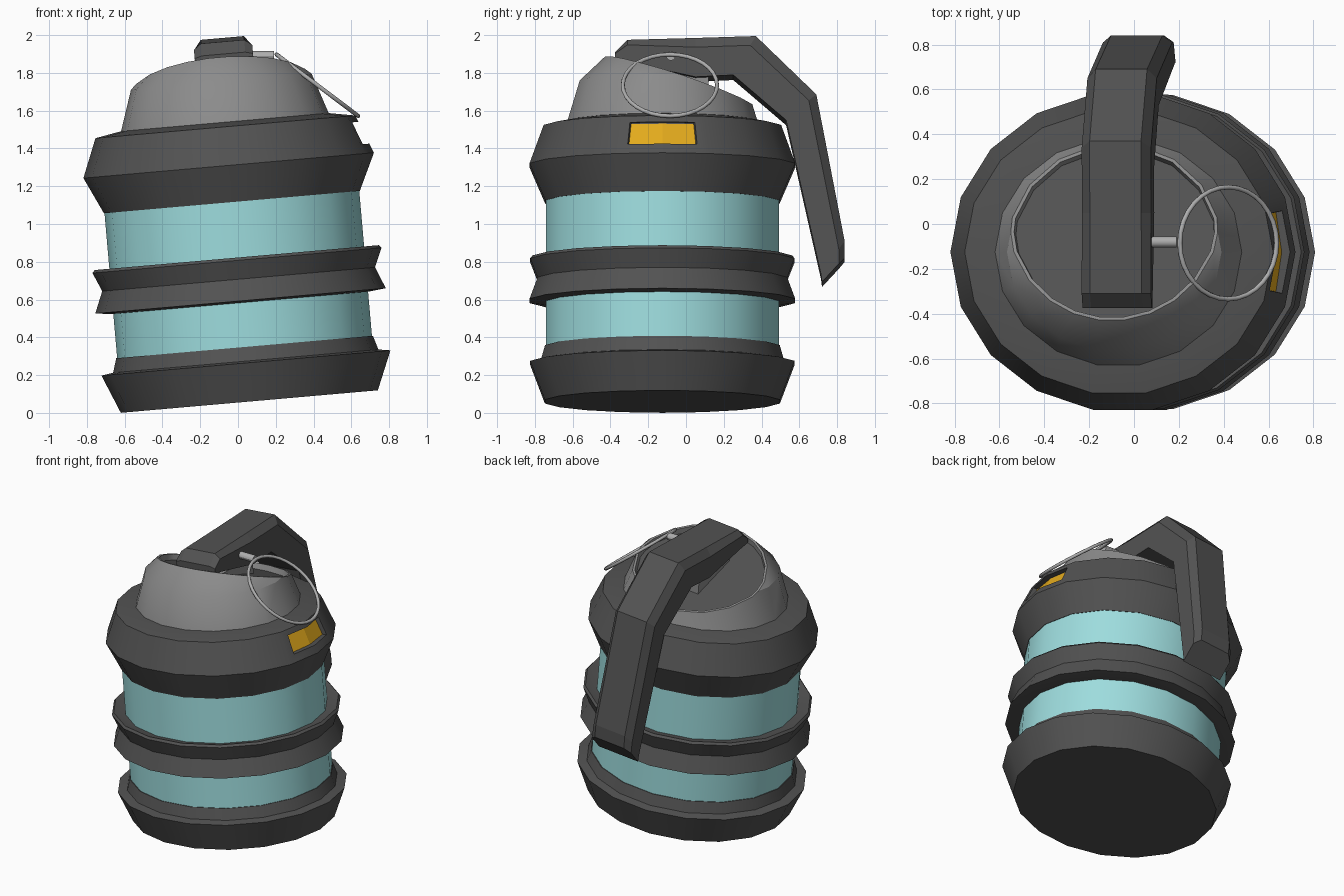
import bpy, bmesh, math
from mathutils import Matrix, Vector

if "Cube" in bpy.data.objects:
    bpy.data.objects.remove(bpy.data.objects["Cube"])

SIDES = 18
CENTRE_Y = -0.125
OVAL = 0.925            # body is slightly narrower front to back
TILT = Matrix.Translation((0.06, 0, 0.06)) @ Matrix.Rotation(math.radians(-5), 4, "Y")


def material(name, rgb):
    m = bpy.data.materials.new(name)
    m.use_nodes = True
    m.diffuse_color = (*rgb, 1)
    m.node_tree.nodes["Principled BSDF"].inputs["Base Color"].default_value = (*rgb, 1)
    return m


DARK = material("dark grey", (0.085, 0.085, 0.085))
GREY = material("mid grey", (0.26, 0.26, 0.26))
STEEL = material("light steel", (0.42, 0.42, 0.42))
CYAN = material("pale cyan", (0.34, 0.72, 0.73))
AMBER = material("amber", (0.76, 0.40, 0.012))


def finish(bm, name, mats, smooth=True, matrix=TILT):
    bmesh.ops.recalc_face_normals(bm, faces=bm.faces)
    me = bpy.data.meshes.new(name)
    bm.to_mesh(me)
    bm.free()
    for m in mats:
        me.materials.append(m)
    if smooth:
        me.shade_smooth()
        me.set_sharp_from_angle(angle=math.radians(30))
    ob = bpy.data.objects.new(name, me)
    ob.matrix_world = matrix
    bpy.context.collection.objects.link(ob)
    return ob


def around(r, h, a):
    return Vector((r * math.cos(a), CENTRE_Y + OVAL * r * math.sin(a), h))


def loft(bm, sections):
    """Skin closed sections together and cap both ends."""
    rows = [[bm.verts.new(p) for p in s] for s in sections]
    n = len(rows[0])
    for a, b in zip(rows, rows[1:]):
        for i in range(n):
            bm.faces.new((a[i], a[(i + 1) % n], b[(i + 1) % n], b[i]))
    bm.faces.new(rows[0][::-1])
    bm.faces.new(rows[-1])


def turned(profile):
    bm = bmesh.new()
    loft(bm, [[around(r, h, 2 * math.pi * i / SIDES) for i in range(SIDES)]
              for r, h in profile])
    return bm


# Canister body and its bands
finish(turned([(0.677, 0.2), (0.677, 1.15)]), "canister", [CYAN])
finish(turned([(0.683, 0), (0.768, 0.205), (0.705, 0.215), (0.682, 0.29)]),
       "base_band", [DARK])
finish(turned([(0.68, 0.525), (0.772, 0.535), (0.725, 0.65), (0.768, 0.75),
               (0.755, 0.765), (0.68, 0.745)]), "middle_band", [DARK])
shoulder = finish(turned([(0.68, 1.06), (0.772, 1.255), (0.69, 1.46), (0.55, 1.485)]),
                  "shoulder", [DARK])

# Recessed window in the shoulder
SPAN = math.radians(15.5)


def window_block(name, mat, low, high, inner, outer):
    bm = bmesh.new()
    sections = []
    for a in (-SPAN, 0, SPAN):
        sections.append([around(r, h, a) for r, h in (
            (0.755 + inner, low), (0.755 + outer, low),
            (0.71 + outer, high), (0.71 + inner, high))])
    loft(bm, sections)
    return finish(bm, name, [mat], smooth=False)


cutter = window_block("window_cutter", DARK, 1.305, 1.425, -0.045, 0.15)
cutter.hide_render = True
cutter.hide_viewport = True
cutter.display_type = "WIRE"
cut = shoulder.modifiers.new("window_recess", "BOOLEAN")
cut.operation = "DIFFERENCE"
cut.solver = "EXACT"
cut.object = cutter
window_block("window", AMBER, 1.305, 1.418, -0.048, -0.04)

# Dome with a sloping, recessed top
bm = turned([(0.565, 1.45), (0.55, 1.49), (0.48, 1.70), (0.32, 1.84)])
cut_normal = Vector((0, 0.33, 1)).normalized()
cut_result = bmesh.ops.bisect_plane(
    bm, geom=bm.verts[:] + bm.edges[:] + bm.faces[:],
    plane_co=(0, -0.43, 1.83), plane_no=cut_normal, clear_outer=True)
edges = [e for e in cut_result["geom_cut"] if isinstance(e, bmesh.types.BMEdge)]
cap = bmesh.ops.contextual_create(bm, geom=edges)["faces"]
bmesh.ops.recalc_face_normals(bm, faces=bm.faces)
bmesh.ops.inset_region(bm, faces=cap, thickness=0.015)
bmesh.ops.inset_region(bm, faces=cap, thickness=0.005, depth=-0.04)
for f in cap:
    f.material_index = 1
finish(bm, "dome", [GREY, DARK])

# Post that carries the lever
bm = bmesh.new()
loft(bm, [[(x, y, h) for x, y in ((-0.1, -0.22), (0.12, -0.22), (0.12, 0.12), (-0.1, 0.12))]
          for h in (1.55, 1.73)])
finish(bm, "lever_post", [GREY], smooth=False)

# Safety lever: stations of outer and inner points along its length
stations = [((-0.375, 1.845), (-0.375, 1.80)), ((-0.31, 1.91), (-0.31, 1.79)),
            ((0.05, 1.92), (0.05, 1.71)), ((0.37, 1.93), (0.25, 1.72)),
            ((0.69, 1.62), (0.53, 1.48)), ((0.84, 0.84), (0.715, 0.66)),
            ((0.84, 0.75), (0.72, 0.62))]
bm = bmesh.new()
sections = []
for outer, inner in stations:
    o, i = Vector((0, *outer)), Vector((0, *inner))
    m = o.lerp(i, 0.25)
    half = [(o, 0.115), (m, 0.155), (i, 0.155)]
    right = [p + Vector((0.025 + w, 0, 0)) for p, w in half]
    left = [p + Vector((0.025 - w, 0, 0)) for p, w in reversed(half)]
    sections.append(right + left)
loft(bm, sections)
finish(bm, "safety_lever", [DARK], smooth=False)

# Pin through the lever
bm = bmesh.new()
bmesh.ops.create_cone(bm, cap_ends=True, segments=12, radius1=0.025, radius2=0.025, depth=0.3)
finish(bm, "pin", [STEEL], matrix=Matrix.Translation((0.04, -0.08, 1.89))
       @ Matrix.Rotation(math.radians(90), 4, "Y"))

# Pull ring
bpy.ops.mesh.primitive_torus_add(major_segments=32, minor_segments=8,
                                 major_radius=0.26, minor_radius=0.011)
ring = bpy.context.object
ring.name = "pull_ring"
ring.data.materials.append(STEEL)
ring.data.shade_smooth()
ring.matrix_world = (Matrix.Translation((0.42, -0.085, 1.735))
                     @ Matrix.Rotation(math.radians(37), 4, "Y")
                     @ Matrix.Diagonal((1.04, 0.96, 1, 1)))
